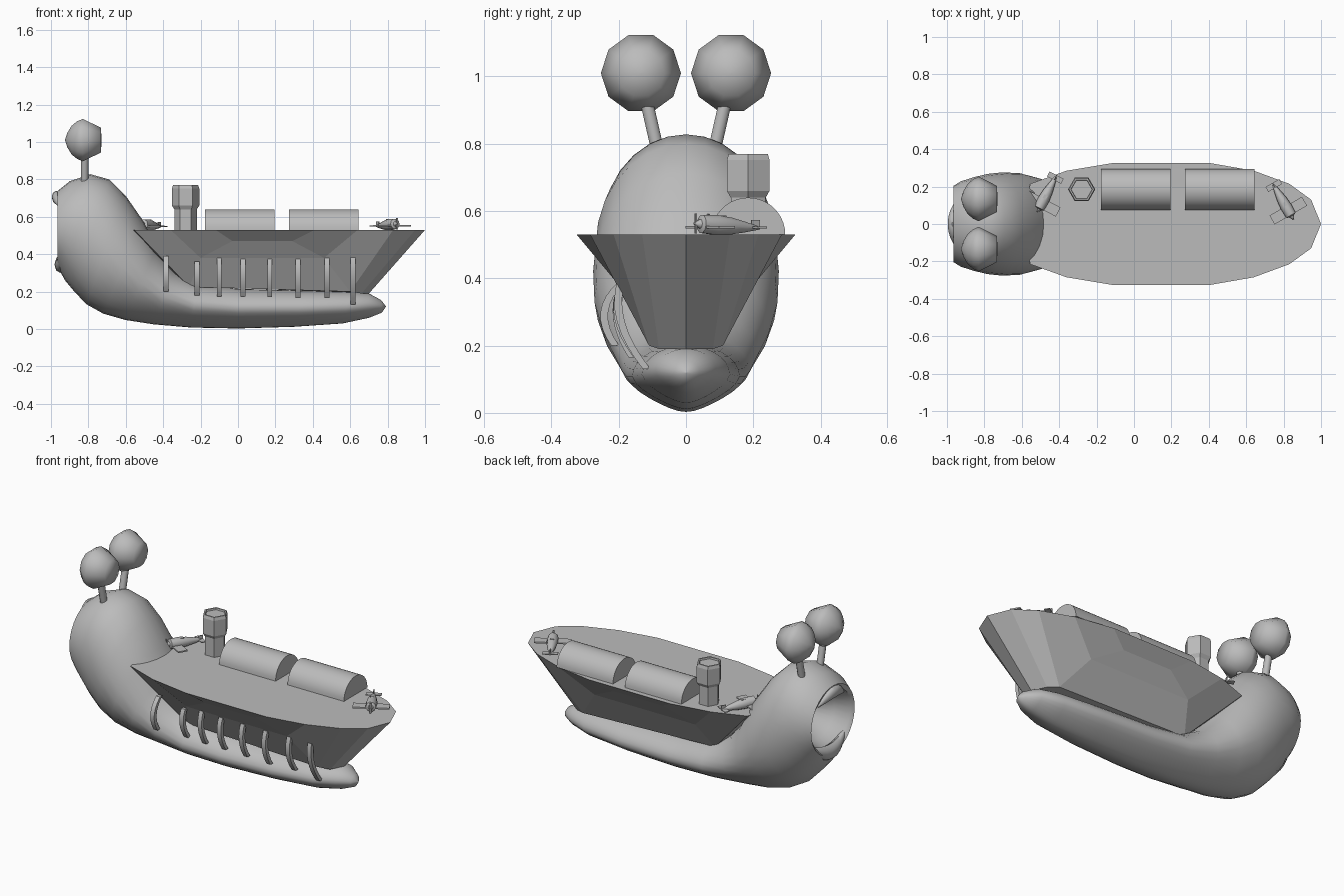
import bpy, bmesh, math
from mathutils import Vector, Matrix

if "Cube" in bpy.data.objects:
    bpy.data.objects.remove(bpy.data.objects["Cube"])

grey = bpy.data.materials.new("plain_grey")
grey.diffuse_color = (0.5, 0.5, 0.5, 1)
grey.use_nodes = True
grey.node_tree.nodes["Principled BSDF"].inputs["Base Color"].default_value = grey.diffuse_color


def finish(name, bm, angle=30, matrix=None):
    """Turn a bmesh into a shaded object."""
    if matrix:
        bm.transform(matrix)
    bmesh.ops.remove_doubles(bm, verts=bm.verts, dist=0.0001)
    bmesh.ops.recalc_face_normals(bm, faces=bm.faces)
    me = bpy.data.meshes.new(name)
    bm.to_mesh(me)
    bm.free()
    me.materials.append(grey)
    for p in me.polygons:
        p.use_smooth = angle > 0
    if angle > 0:
        me.set_sharp_from_angle(angle=math.radians(angle))
    ob = bpy.data.objects.new(name, me)
    bpy.context.collection.objects.link(ob)
    return ob


def loft(name, rings, angle=30, matrix=None):
    """Skin a list of closed rings and cap both ends."""
    bm = bmesh.new()
    vs = [[bm.verts.new(p) for p in r] for r in rings]
    n = len(rings[0])
    for a, b in zip(vs, vs[1:]):
        for i in range(n):
            j = (i + 1) % n
            bm.faces.new((a[i], a[j], b[j], b[i]))
    bm.faces.new(vs[0])
    bm.faces.new(vs[-1])
    return finish(name, bm, angle, matrix)


def lathe(name, profile, n, matrix, angle=40):
    """Revolve (height, radius) pairs about the local z axis."""
    rings = [[Vector((max(r, 0.001) * math.cos(math.tau * i / n),
                      max(r, 0.001) * math.sin(math.tau * i / n), h))
              for i in range(n)] for h, r in profile]
    return loft(name, rings, angle, matrix)


def box(name, size, pos, matrix=None):
    bm = bmesh.new()
    bmesh.ops.create_cube(bm, size=1, matrix=Matrix.Translation(pos) @ Matrix.Diagonal((*size, 1)))
    return finish(name, bm, 0, matrix)


def along(a, b):
    """Matrix placing local z from a towards b."""
    a, b = Vector(a), Vector(b)
    return Matrix.Translation(a) @ (b - a).to_track_quat('Z', 'Y').to_matrix().to_4x4()


# Slug body: (bottom x, bottom z, top x, top z, half width, keel pinch), tail to mouth cavity
sections = [
    (.79, .118, .79, .122, .003, 0), (.77, .088, .765, .155, .04, .2),
    (.70, .06, .70, .19, .09, .3), (.56, .03, .6, .2, .13, .4),
    (.3, .012, .35, .205, .16, .45), (0, .003, 0, .215, .177, .45),
    (-.25, .008, -.22, .24, .19, .45), (-.45, .025, -.345, .315, .212, .4),
    (-.6, .048, -.435, .435, .247, .25), (-.72, .082, -.505, .575, .272, .12),
    (-.81, .132, -.6, .712, .276, .05), (-.875, .20, -.69, .80, .268, 0),
    (-.925, .26, -.79, .828, .25, 0), (-.952, .31, -.90, .79, .228, 0),
    (-.965, .335, -.965, .738, .204, 0), (-.945, .36, -.955, .71, .187, 0),
    (-.86, .39, -.86, .67, .165, 0), (-.76, .46, -.76, .6, .095, 0),
]
body = []
for bx, bz, tx, tz, w, pinch in sections:
    c = Vector(((bx + tx) / 2, 0, (bz + tz) / 2))
    up = Vector((tx - bx, 0, tz - bz)) / 2
    body.append([c + up * math.cos(t) +
                 Vector((0, w * math.sin(t) * (1 - pinch * max(0, -math.cos(t)) ** 1.5), 0))
                 for t in (math.tau * i / 28 for i in range(28))])
loft("slug_body", body, 40)


# Lips: tapered crescents across the mouth
def lip(name, x, z, rise, half, r):
    rings = []
    for k in range(11):
        s = -1 + k / 5
        rad = r * max(1 - s * s, 0.08) ** 0.7
        rings.append([Vector((x + .02 * s * s + rad * .7 * math.cos(t), half * s,
                              z + rise * s * s + rad * math.sin(t)))
                      for t in (math.tau * i / 8 for i in range(8))])
    loft(name, rings, 60)


lip("lower_lip", -.95, .345, .075, .165, .045)
lip("upper_lip", -.972, .705, -.05, .12, .034)

# Eyes on stalks
for side, label in ((-1, "right"), (1, "left")):
    lathe(label + "_eye_stalk", [(0, .02), (.2, .02)], 10,
          along((-.82, side * .082, .77), (-.82, side * .125, .96)))
    lathe(label + "_eye", [(0, 0), (.012, .04), (.035, .08), (.065, .106), (.095, .119),
                           (.192, .07), (.196, 0)], 10,
          along((-.925, side * .134, 1.01), (0, side * .134, 1.01)), 62)

# Hull: deck edge and the lower corners it slopes in to, on one side then mirrored
deck = [(-.57, .14), (-.555, .215), (-.36, .285), (-.12, .325), (.41, .325),
        (.64, .285), (.83, .215), (.947, .13), (1.0, 0)]
lower = [(-.27, .07, .23), (-.26, .1, .225), (-.2, .2, .38), (-.03, .262, .47),
         (.29, .262, .47), (.46, .2, .38), (.60, .11, .20), (.66, .08, .19), (.70, 0, .19)]
bm = bmesh.new()
for s in (-1, 1):
    d = [bm.verts.new((x, s * y, .53)) for x, y in deck]
    k = [bm.verts.new((x, s * y, z)) for x, y, z in lower]
    dc, kc = bm.verts.new((-.57, 0, .53)), bm.verts.new((-.27, 0, .23))
    for i in range(8):
        bm.faces.new([d[i], d[i + 1], k[i + 1], k[i]])
    for f in ([k[3], k[4], k[5], k[2]], [k[2], k[5], k[6], k[1]],
              [kc, k[0], k[1], k[6], k[7], k[8]], [dc, d[0], k[0], kc], [dc] + d):
        bm.faces.new(f)
bmesh.ops.remove_doubles(bm, verts=bm.verts, dist=0.0001)
mid = [e for e in bm.edges if all(abs(v.co.y) < 1e-5 and v.co.z > .52 for v in e.verts)]
bmesh.ops.dissolve_edges(bm, edges=mid, use_verts=False)
finish("ship_hull", bm, 0)

# Curved straps holding the hull on one side
straps = [(-.385, .39, .20), (-.22, .36, .18), (-.10, .38, .175), (.027, .375, .175),
          (.17, .375, .17), (.32, .375, .165), (.475, .38, .165), (.615, .40, .13)]
for k, (x, top, low) in enumerate(straps):
    foot = -.16 + max(0, x - .4) * .2 - max(0, -.3 - x) * .6
    ends = (Vector((x, -.19, top)), Vector((x, -.235 + min(0, foot + .16), top * .55 + low * .45)),
            Vector((x, foot, low)))
    rings = []
    for i in range(9):
        t = i / 8
        p = ends[0] * (1 - t) ** 2 + ends[1] * 2 * t * (1 - t) + ends[2] * t * t
        rings.append([p + Vector((dx, dy, 0)) for dx, dy in
                      ((-.013, -.011), (.013, -.011), (.013, .012), (-.013, .012))])
    loft(f"strap_{k + 1}", rings)

# Funnel: six-sided tower with a wider cap
lathe("funnel", [(.52, .06), (.64, .06), (.66, .073), (.752, .073), (.77, .067),
                 (.77, .058), (.76, .056), (.76, 0)], 6,
      Matrix.Translation((-.28, .185, 0)), 0)

# Half-round hangars on deck
for k, x0 in enumerate((-.176, .273)):
    rings = [[Vector((x, .185 + .11 * math.cos(math.pi * i / 20),
                      .53 + .11 * math.sin(math.pi * i / 20))) for i in range(21)]
             for x in (x0, x0 + .37)]
    loft(f"hangar_{k + 1}", rings)


# Small propeller planes, local +x is the nose
def plane(name, pos, heading):
    m = Matrix.Translation(pos) @ Matrix.Rotation(heading, 4, 'Z')
    nose = m @ along((-.12, 0, -.006), (.1, 0, .008))
    lathe(name + "_fuselage", [(0, .004), (.05, .016), (.1, .026), (.15, .031), (.2, .028),
                               (.205, .014), (.225, .004)], 10, nose)
    box(name + "_wing", (.055, .2, .008), (.05, 0, -.003), m)
    box(name + "_tailplane", (.03, .085, .005), (-.105, 0, -.004), m)
    box(name + "_fin", (.028, .005, .026), (-.105, 0, .006), m)
    box(name + "_propeller", (.004, .008, .06), (.1, 0, .008), m)
    box(name + "_cockpit", (.04, .02, .014), (.02, 0, .025), m)


plane("bow_plane", (.8, .115, .555), math.atan2(-.19, .11))
plane("stern_plane", (-.47, .155, .553), math.atan2(-.9, -.48))
